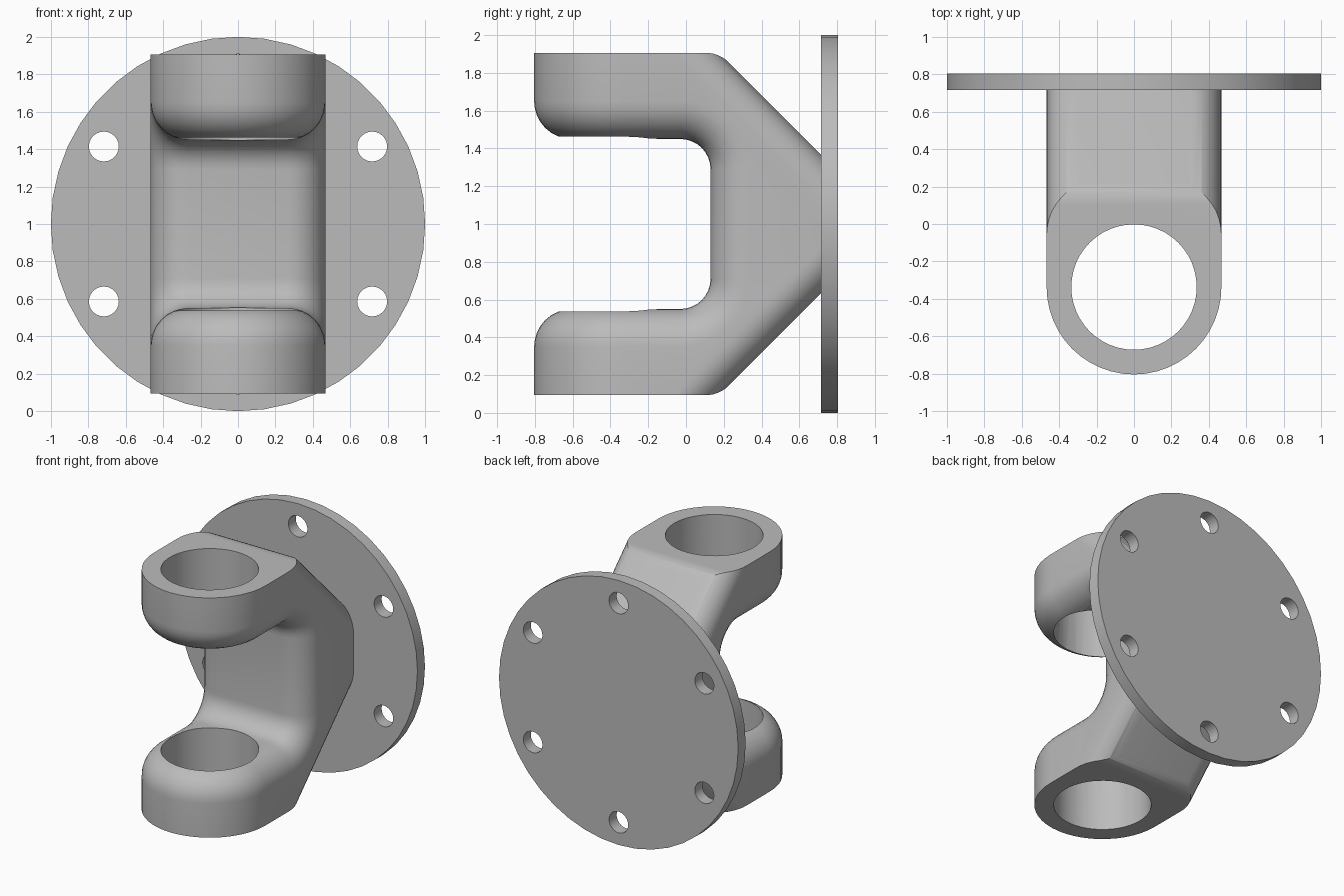
import bpy, bmesh
from math import sin, cos, pi, radians, sqrt
from mathutils import Matrix, Vector

cube = bpy.data.objects.get("Cube")
if cube:
    bpy.data.objects.remove(cube, do_unlink=True)

MID = 1.0                   # height of the symmetry plane
HALF_W = 0.467              # half width of the yoke, also the arm tip radius
BORE_Y, BORE_R = -0.337, 0.335
OUT, INN = 0.906, 0.45      # outer and inner arm faces, from the symmetry plane
WALL_Y, BACK_Y = 0.13, 0.76
FLANGE_Y, FLANGE_T = 0.76, 0.09

grey = bpy.data.materials.new("plain grey")
grey.use_nodes = True
colour = (0.5, 0.5, 0.5, 1)
grey.diffuse_color = colour
grey.node_tree.nodes["Principled BSDF"].inputs["Base Color"].default_value = colour


def add_object(name, bm):
    bmesh.ops.recalc_face_normals(bm, faces=bm.faces[:])
    mesh = bpy.data.meshes.new(name)
    bm.to_mesh(mesh)
    bm.free()
    mesh.materials.append(grey)
    obj = bpy.data.objects.new(name, mesh)
    bpy.context.collection.objects.link(obj)
    return obj


def cylinder(name, radius, depth, matrix, sides):
    bm = bmesh.new()
    bmesh.ops.create_cone(bm, cap_ends=True, segments=sides, radius1=radius,
                          radius2=radius, depth=depth, matrix=matrix)
    return add_object(name, bm)


def combine(obj, cutter, operation):
    cutter.hide_render = True
    mod = obj.modifiers.new("cut", 'BOOLEAN')
    mod.object, mod.operation, mod.solver = cutter, operation, 'EXACT'
    bpy.context.view_layer.objects.active = obj
    bpy.ops.object.modifier_apply(modifier=mod.name)
    bpy.data.objects.remove(cutter, do_unlink=True)


def smooth(obj, angle):
    bpy.ops.object.select_all(action='DESELECT')
    obj.select_set(True)
    bpy.context.view_layer.objects.active = obj
    bpy.ops.object.shade_smooth_by_angle(angle=radians(angle))


def arc(cy, cz, r, start, end, n):
    angles = [radians(start + (end - start) * i / n) for i in range(n + 1)]
    return [(cy + r * cos(a), cz + r * sin(a)) for a in angles]


def mirrored(half):
    """Continue an upper (y, height) path below the symmetry plane."""
    return half + [(y, -z) for y, z in reversed(half)]


def build_yoke():
    # C-shaped side profile as an inner and an outer path
    fillet, knee = 0.16, 0.169
    inner = mirrored([(BORE_Y, INN)] + arc(WALL_Y - fillet, INN - fillet, fillet, 90, 0, 8))
    outer = mirrored([(BORE_Y, OUT)] + arc(0.106, OUT - knee, knee, 90, 45, 6) + [(BACK_Y, 0.6)])
    bm = bmesh.new()

    def rails(path):
        return [[bm.verts.new((s * HALF_W, y, MID + z)) for y, z in path] for s in (-1, 1)]

    def strip(a, b):
        for i in range(len(a) - 1):
            bm.faces.new((a[i], a[i + 1], b[i + 1], b[i]))

    in_l, in_r = rails(inner)
    out_l, out_r = rails(outer)
    strip(in_l, in_r)
    strip(out_l, out_r)
    for a, b in ((in_l, out_l), (in_r, out_r)):
        bm.faces.new(a + b[::-1])
    rim = [(a[i], a[i + 1]) for a in (in_l, in_r) for i in range(len(a) - 1)]

    # Half-round arm tips
    n = 24
    for end, sign in ((0, 1), (-1, -1)):
        def tip(left, right, height):
            mids = [bm.verts.new((-HALF_W * cos(pi * i / n), BORE_Y - HALF_W * sin(pi * i / n),
                                  MID + sign * height)) for i in range(1, n)]
            loop = [left[end]] + mids + [right[end]]
            bm.faces.new(loop)
            return loop
        inside, outside = tip(in_l, in_r, INN), tip(out_l, out_r, OUT)
        strip(inside, outside)
        rim += list(zip(inside, inside[1:]))

    # Round the whole inner rim
    bmesh.ops.recalc_face_normals(bm, faces=bm.faces[:])
    bmesh.ops.bevel(bm, geom=[bm.edges.get(pair) for pair in rim], offset=0.2,
                    offset_type='OFFSET', segments=8, profile=0.5,
                    affect='EDGES', clamp_overlap=False)
    return add_object("yoke", bm)


def slope_envelope(sign):
    """Long bar with a rounded sloping back, for the upper or lower side."""
    r, w = 0.17, HALF_W + 0.0005
    section = [(-w, -4)] + arc(r - w, -r, r, 180, 90, 8) + arc(w - r, -r, r, 90, 0, 8) + [(w, -4)]
    along, normal = Vector((0, 1, -1)) / sqrt(2), Vector((0, 1, 1)) / sqrt(2)
    base = Vector((0, 0.175, OUT))
    bm = bmesh.new()
    verts = []
    for x, n in section:
        p = base + normal * n - along * 3
        verts.append(bm.verts.new((x, p.y, MID + sign * p.z)))
    face = bm.faces.new(verts)
    grown = bmesh.ops.extrude_face_region(bm, geom=[face])["geom"]
    bmesh.ops.translate(bm, vec=Vector((0, along.y, sign * along.z)) * 6,
                        verts=[g for g in grown if isinstance(g, bmesh.types.BMVert)])
    return add_object("slope_envelope", bm)


# Forked yoke with sloping back and bored arms
yoke = build_yoke()
for side in (1, -1):
    combine(yoke, slope_envelope(side), 'INTERSECT')
combine(yoke, cylinder("bore_cutter", BORE_R, 4, Matrix.Translation((0, BORE_Y, MID)), 48), 'DIFFERENCE')
smooth(yoke, 30)

# Round mounting flange with six bolt holes
turn = Matrix.Rotation(pi / 2, 4, 'X')
flange = cylinder("mounting_flange", 1.0, FLANGE_T, Matrix.Translation((0, FLANGE_Y, MID)) @ turn, 44)
for k in range(6):
    a = radians(30 + 60 * k)
    place = Matrix.Translation((0.828 * cos(a), FLANGE_Y, MID + 0.828 * sin(a)))
    combine(flange, cylinder("bolt_cutter", 0.08, 1, place @ turn, 24), 'DIFFERENCE')
smooth(flange, 30)
